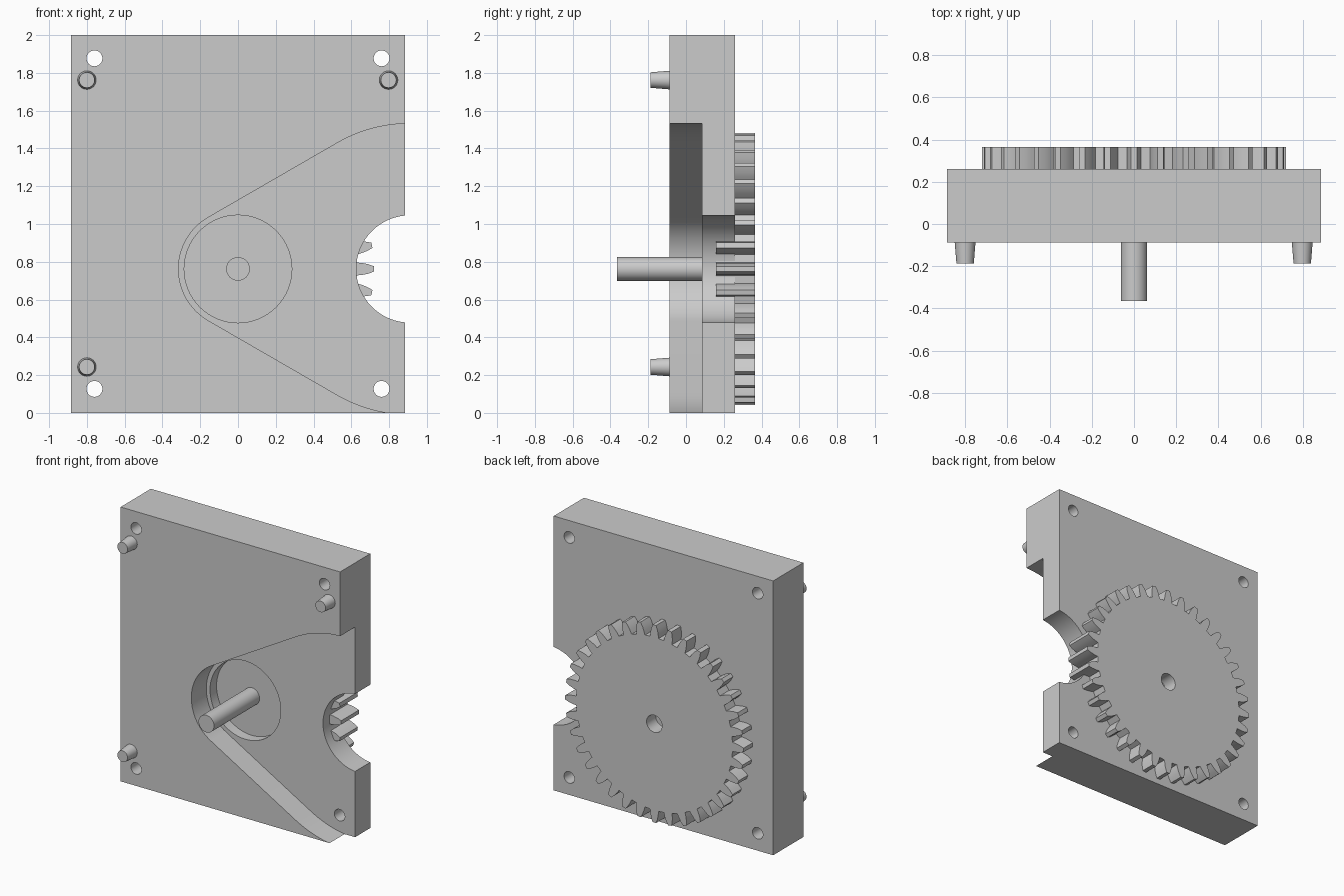
import bpy, bmesh
from math import sin, cos, pi, radians

if "Cube" in bpy.data.objects:
    bpy.data.objects.remove(bpy.data.objects["Cube"])

CZ = 0.762                     # height of the pin and gear axis
PULLEY_X, FRONT, FLOOR, BACK = 0.91, -0.088, 0.085, 0.26


def arc(cx, cz, r, a0, a1, n):
    return [(cx + r * cos(a0 + (a1 - a0) * i / n), cz + r * sin(a0 + (a1 - a0) * i / n))
            for i in range(n + 1)]


def circle(cx, cz, r, n=48):
    return arc(cx, cz, r, 0, 2 * pi, n)[:-1]


def prism(name, y0, y1, front, back=None):
    """Solid between a front outline at y0 and a back outline at y1."""
    bm = bmesh.new()
    f = [bm.verts.new((x, y0, z)) for x, z in front]
    b = [bm.verts.new((x, y1, z)) for x, z in (back or front)]
    bm.faces.new(f)
    bm.faces.new(b[::-1])
    for i in range(len(f)):
        j = (i + 1) % len(f)
        bm.faces.new((f[i], b[i], b[j], f[j]))
    bmesh.ops.recalc_face_normals(bm, faces=bm.faces)
    me = bpy.data.meshes.new(name)
    bm.to_mesh(me)
    bm.free()
    ob = bpy.data.objects.new(name, me)
    bpy.context.collection.objects.link(ob)
    return ob


def activate(ob):
    bpy.ops.object.select_all(action='DESELECT')
    ob.select_set(True)
    bpy.context.view_layer.objects.active = ob


def cut(ob, cutter):
    cutter.hide_render = True
    mod = ob.modifiers.new("cut", 'BOOLEAN')
    mod.operation, mod.solver, mod.object = 'DIFFERENCE', 'EXACT', cutter
    activate(ob)
    bpy.ops.object.modifier_apply(modifier=mod.name)
    bpy.data.objects.remove(cutter)


def smooth(ob):
    activate(ob)
    bpy.ops.object.shade_smooth_by_angle(angle=radians(30))


# Housing plate
W = 0.885
plate = prism("housing_plate", FRONT, BACK, [(-W, 0), (W, 0), (W, 2), (-W, 2)])

# Belt-shaped front pocket: small and large arcs joined by tangents
pocket = (arc(0, CZ, 0.315, radians(120), radians(240), 32)
          + arc(PULLEY_X, CZ, 0.77, radians(240), radians(480), 96))
cut(plate, prism("pocket_cutter", -0.3, FLOOR, pocket))

# Central bore, side notch and four screw holes
cut(plate, prism("bore_cutter", 0, 0.5, circle(0, CZ, 0.285, 64)))
cut(plate, prism("notch_cutter", -0.31, 0.51, circle(PULLEY_X, CZ, 0.284, 64)))
for x in (-0.76, 0.76):
    for z in (0.127, 1.877):
        cut(plate, prism("screw_cutter", -0.5, 0.5, circle(x, z, 0.042, 32)))
smooth(plate)

# Spur gear, partly sunk in the plate
TEETH = 36
flank = [(0.63, -0.034), (0.66, -0.031), (0.69, -0.025), (0.72, -0.014)]
tooth = flank + [(r, -w) for r, w in reversed(flank)]
outline = []
for i in range(TEETH):
    a = 2 * pi * i / TEETH
    outline += [(r * cos(a) - w * sin(a), CZ + r * sin(a) + w * cos(a)) for r, w in tooth]
gear = prism("gear", 0.16, 0.365, outline)
cut(gear, prism("axle_cutter", 0, 0.5, circle(0, CZ, 0.0625, 32)))
smooth(gear)

# Axle pin, ending inside the gear's hole
smooth(prism("axle_pin", -0.365, 0.26, circle(0, CZ, 0.0625, 32)))

# Tapered locating pegs
for x, z in ((-0.8, 1.762), (0.797, 1.762), (-0.8, 0.243)):
    smooth(prism("locating_peg", -0.188, FRONT + 0.01,
                 circle(x, z, 0.041, 32), circle(x, z, 0.05, 32)))
